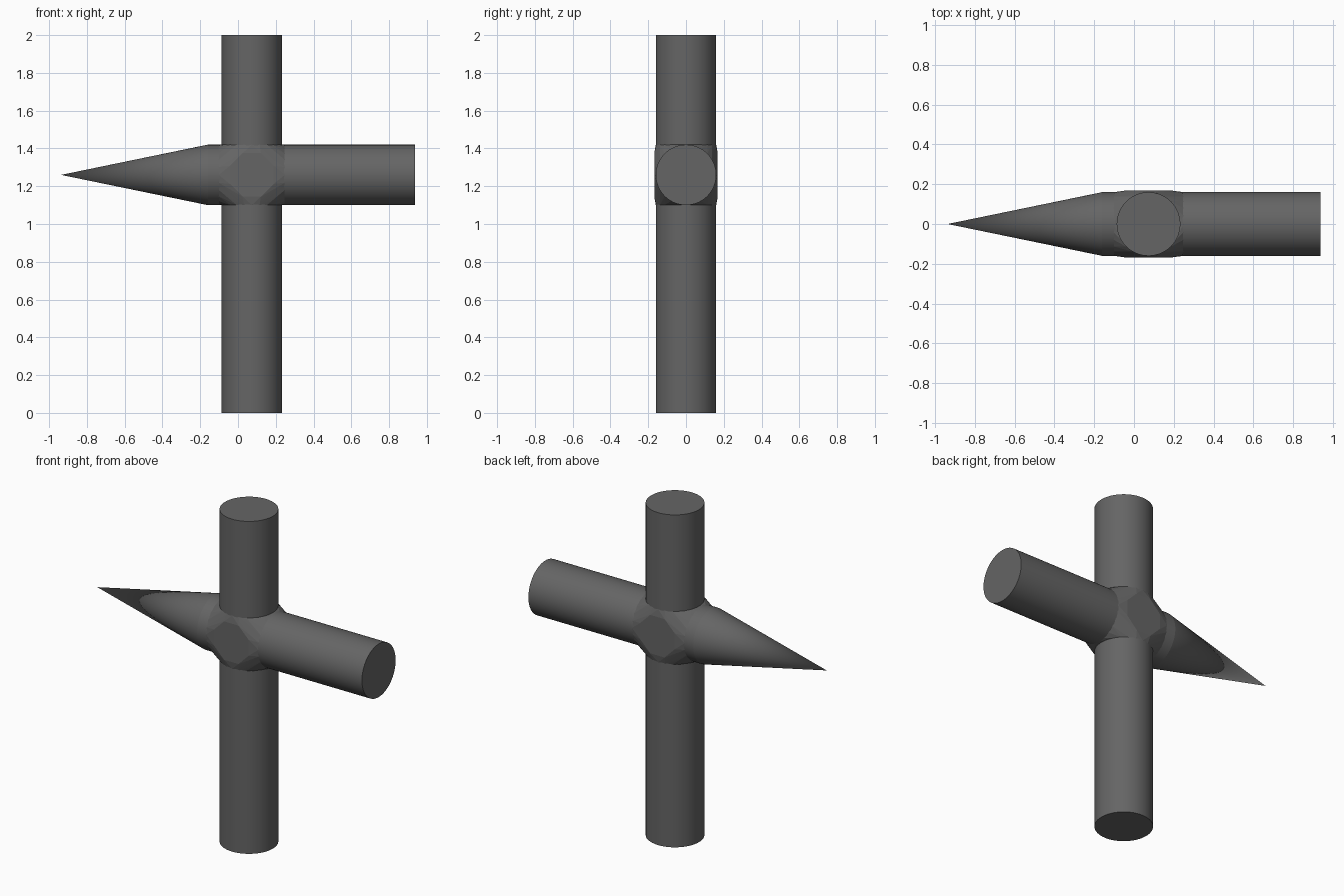
import bpy, bmesh, math
from mathutils import Matrix, Vector

old = bpy.data.objects.get("Cube")
if old:
    bpy.data.objects.remove(old)

R, CX, CZ = 0.16, 0.073, 1.26

grey = bpy.data.materials.new("dark grey")
grey.use_nodes = True
colour = (0.13, 0.13, 0.13, 1)
grey.diffuse_color = colour
grey.node_tree.nodes["Principled BSDF"].inputs["Base Color"].default_value = colour


def finish(name, bm, angle):
    bmesh.ops.recalc_face_normals(bm, faces=bm.faces)
    mesh = bpy.data.meshes.new(name)
    bm.to_mesh(mesh)
    bm.free()
    mesh.materials.append(grey)
    ob = bpy.data.objects.new(name, mesh)
    bpy.context.collection.objects.link(ob)
    bpy.ops.object.select_all(action="DESELECT")
    ob.select_set(True)
    bpy.context.view_layer.objects.active = ob
    bpy.ops.object.shade_smooth_by_angle(angle=math.radians(angle))
    return ob


def rod(name, start, end, r1=R, r2=R):
    """Round bar or cone from start to end."""
    a, b = Vector(start), Vector(end)
    turn = (b - a).to_track_quat("Z", "Y").to_matrix().to_4x4()
    bm = bmesh.new()
    bmesh.ops.create_cone(bm, cap_ends=True, segments=64, radius1=r1, radius2=r2,
                          depth=(b - a).length,
                          matrix=Matrix.Translation((a + b) / 2) @ turn)
    return finish(name, bm, 30)


# Upright bar, cross bar and pointed end
rod("upright_bar", (CX, 0, 0), (CX, 0, 2))
rod("cross_bar", (-0.16, 0, CZ), (0.937, 0, CZ))
rod("pointed_end", (-0.16, 0, CZ), (-0.937, 0, CZ), R, 0)

# Faceted hub: hull around the crossing bars with flat front and back plates
hub = bmesh.new()
for i in range(24):
    t = math.tau * i / 24
    c, s = R * math.cos(t), R * math.sin(t)
    for side in (-1, 1):
        hub.verts.new((CX + c, s, CZ + side * R))
        hub.verts.new((CX + side * 0.175, s, CZ + c))
for i in range(8):
    t = math.tau * (i + 0.5) / 8
    for y in (-0.168, 0.168):
        hub.verts.new((CX + 0.125 * math.cos(t), y, CZ + 0.125 * math.sin(t)))
hull = bmesh.ops.convex_hull(hub, input=hub.verts)
loose = [v for v in hub.verts if not v.link_faces]
bmesh.ops.delete(hub, geom=loose, context="VERTS")
bmesh.ops.dissolve_limit(hub, angle_limit=0.01, verts=hub.verts, edges=hub.edges)
finish("faceted_hub", hub, 5)
